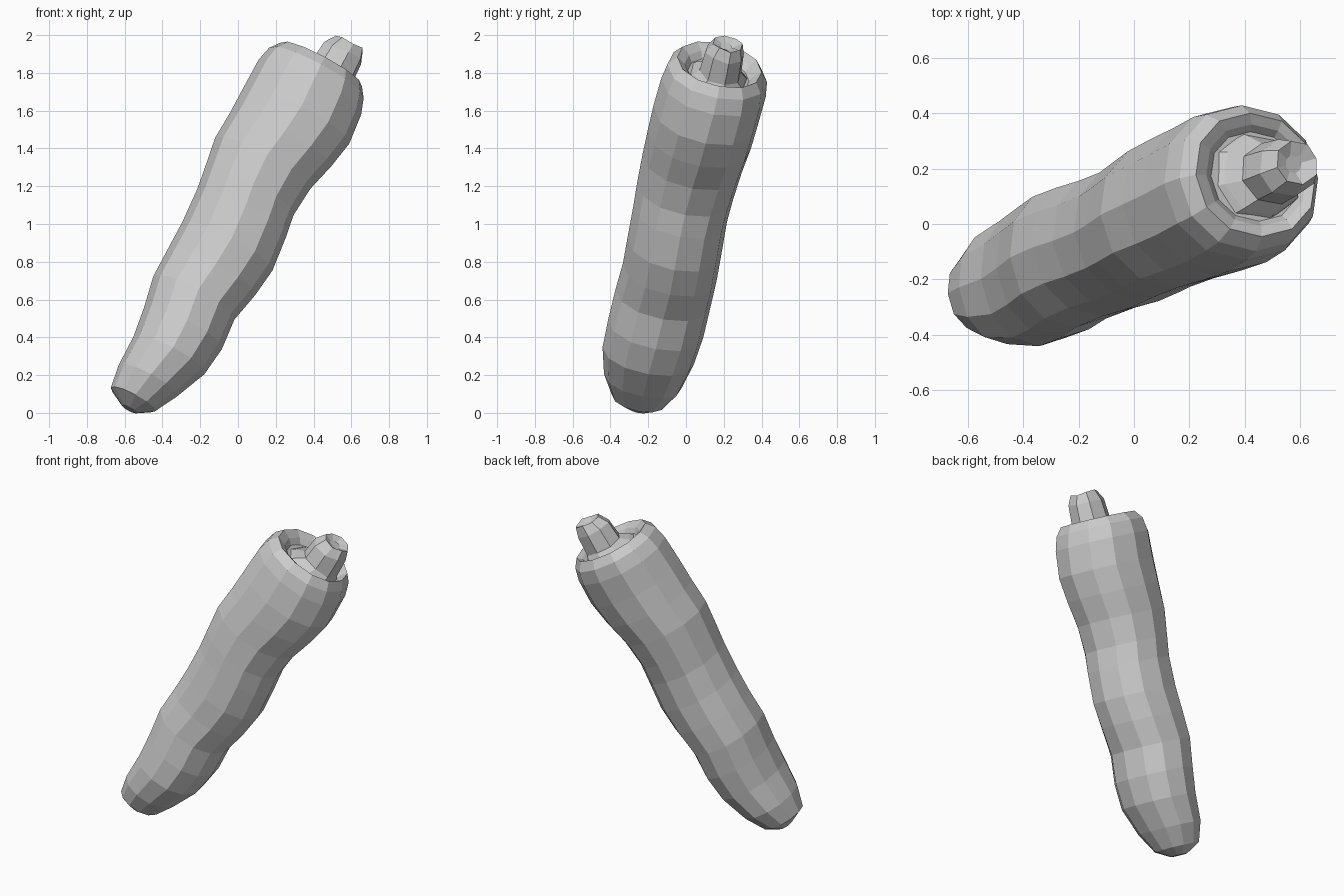
import bpy, bmesh, math, random
from mathutils import Vector

if "Cube" in bpy.data.objects:
    bpy.data.objects.remove(bpy.data.objects["Cube"])

random.seed(4)
ORIGIN = Vector((0, 0, 1))
AXIS = Vector((0.462, 0.2, 0.864)).normalized()
U = Vector((0.882, 0, -0.471)).normalized()
V = AXIS.cross(U).normalized()


def soft(x):
    """Slightly squarish rounding of the cross-section."""
    return math.copysign(abs(x) ** 0.94, x) if abs(x) > 1e-6 else 0.0


def loft(name, rings, sides, jitter=0.0, phase=0.0):
    """Skin tilted rings: (position on axis, u min, u max, v min, v max)."""
    bm = bmesh.new()
    loops = []
    for s, u0, u1, v0, v1 in rings:
        cu, cv = (u0 + u1) / 2, (v0 + v1) / 2
        cv -= 0.1 * cu
        loop = []
        for i in range(sides):
            t = 2 * math.pi * i / sides + phase
            p = ORIGIN + AXIS * (s + random.uniform(-jitter, jitter))
            p += U * (cu + (u1 - u0) / 2 * soft(math.cos(t)))
            p += V * (cv + (v1 - v0) / 2 * soft(math.sin(t)))
            loop.append(bm.verts.new(p))
        loops.append(loop)
    for a, b in zip(loops, loops[1:]):
        for i in range(sides):
            j = (i + 1) % sides
            bm.faces.new((a[i], a[j], b[j], b[i]))
    bm.faces.new(loops[0][::-1])
    bm.faces.new(loops[-1])
    bmesh.ops.recalc_face_normals(bm, faces=bm.faces)
    mesh = bpy.data.meshes.new(name)
    bm.to_mesh(mesh)
    bm.free()
    obj = bpy.data.objects.new(name, mesh)
    bpy.context.collection.objects.link(obj)
    return obj


# Lumpy root: rounded tip, wavy body, rolled rim and shallow sunken crown
root = [
    (-1.162, -.09, .00, -.08, .03),
    (-1.11, -.185, .08, -.18, .11),
    (-.985, -.205, .145, -.245, .175),
    (-.81, -.207, .218, -.285, .21),
    (-.645, -.23, .237, -.289, .226),
    (-.47, -.265, .222, -.287, .227),
    (-.30, -.265, .258, -.28, .227),
    (-.14, -.265, .277, -.287, .22),
    (.05, -.277, .257, -.295, .21),
    (.175, -.295, .237, -.303, .215),
    (.345, -.322, .25, -.309, .228),
    (.505, -.315, .291, -.311, .246),
    (.66, -.315, .319, -.311, .254),
    (.83, -.314, .302, -.303, .261),
    (.915, -.295, .273, -.288, .25),
    (.968, -.255, .235, -.245, .21),
    (.945, -.20, .21, -.20, .175),
    (.915, -.165, .195, -.175, .155),
]
loft("carrot_root", root, 12)

# Stem stub: flared collar, short stalk and a ragged hollow cut end
stem = [
    (.90, -.165, .20, -.175, .155),
    (.93, -.125, .195, -.155, .14),
    (.96, -.065, .185, -.12, .11),
    (1.08, -.055, .178, -.112, .10),
    (1.138, -.015, .155, -.08, .08),
    (1.12, .03, .10, -.035, .03),
]
loft("carrot_stem", stem, 8, jitter=0.01, phase=0.2)
